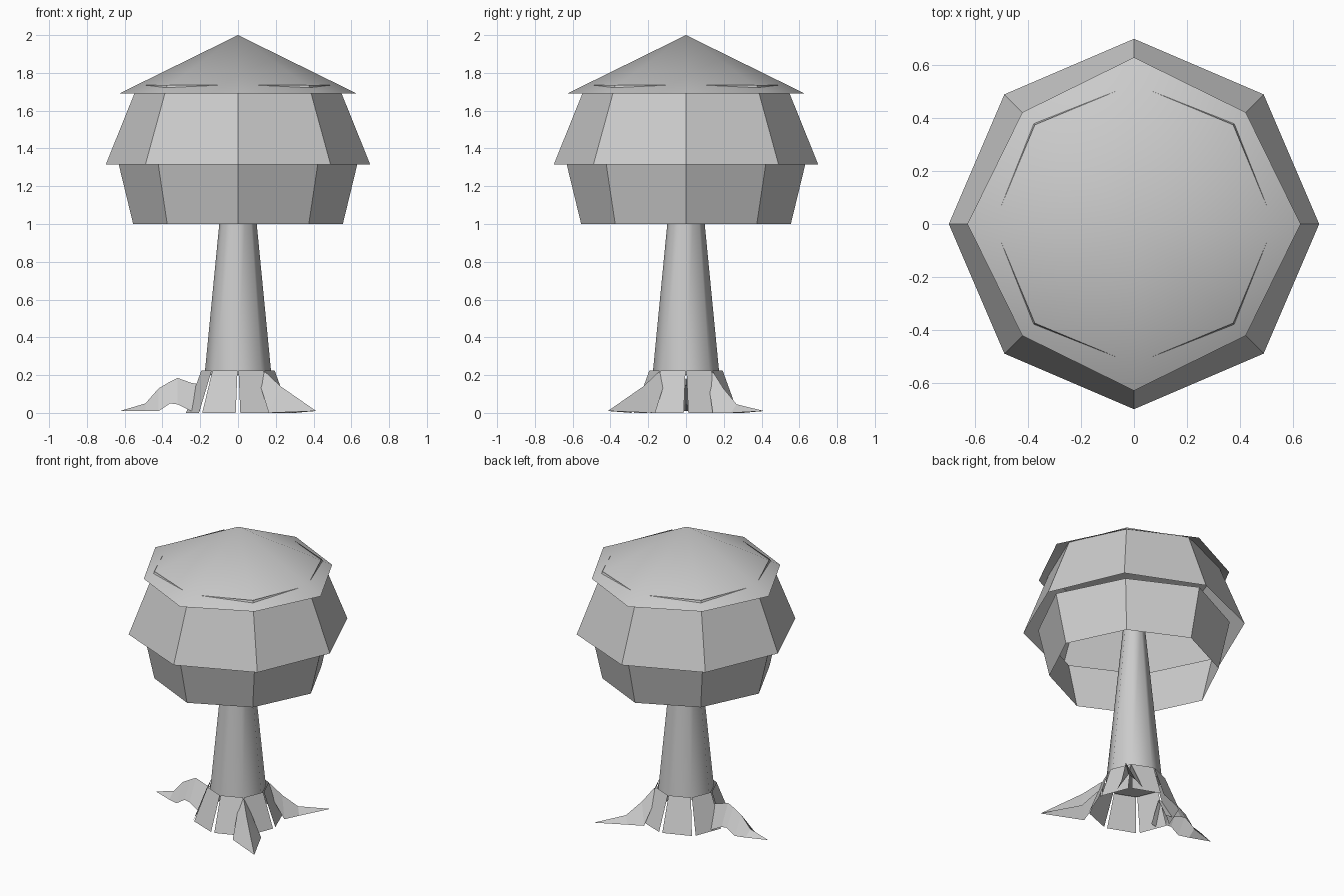
import bpy
from math import cos, sin, pi, radians

if "Cube" in bpy.data.objects:
    bpy.data.objects.remove(bpy.data.objects["Cube"])


def make(name, verts, faces, smooth=False):
    mesh = bpy.data.meshes.new(name)
    mesh.from_pydata(verts, [], faces)
    mesh.update()
    obj = bpy.data.objects.new(name, mesh)
    bpy.context.collection.objects.link(obj)
    for p in mesh.polygons:
        p.use_smooth = smooth
    return obj


def ring(z, r_axis, r_diag):
    """Octagon with corners on the axes and the diagonals."""
    return [((r_diag if i % 2 else r_axis) * cos(i * pi / 4),
             (r_diag if i % 2 else r_axis) * sin(i * pi / 4), z) for i in range(8)]


def band(name, low, high, smooth=False, cap_bottom=False):
    faces = [(i, (i + 1) % 8, 8 + (i + 1) % 8, 8 + i) for i in range(8)]
    if cap_bottom:
        faces.append(tuple(reversed(range(8))))
    return make(name, ring(*low) + ring(*high), faces, smooth)


def root(name, angle, sections, tip):
    """Roof-shaped root; sections are (distance, crest z, half width, foot z)."""
    a = radians(angle)

    def place(d, w, z):
        return (d * cos(a) - w * sin(a), d * sin(a) + w * cos(a), z)

    verts, faces = [], []
    for d, crest, w, foot in sections:
        verts += [place(d, -w, foot), place(d, 0, crest), place(d, w, foot)]
    n = len(sections)
    for k in range(n - 1):
        b = 3 * k
        faces += [(b, b + 3, b + 4, b + 1), (b + 1, b + 4, b + 5, b + 2)]
    verts.append(place(tip, 0, 0.01))
    b, t = 3 * (n - 1), 3 * n
    faces += [(b, t, b + 1), (b + 1, t, b + 2)]
    return make(name, verts, faces)


# Canopy: three overlapping eight-sided tiers, open underneath
band("lower_leaves", (1.0, 0.555, 0.53), (1.33, 0.635, 0.60))
band("middle_leaves", (1.315, 0.70, 0.693), (1.737, 0.53, 0.53))
make("top_leaves", ring(1.69, 0.63, 0.597) + [(0, 0, 2.0)],
     [(i, (i + 1) % 8, 8) for i in range(8)], smooth=True)

# Tapered trunk
trunk = band("trunk", (0.2, 0.177, 0.177), (1.3, 0.07, 0.07), cap_bottom=True)
for p in trunk.data.polygons:
    p.use_smooth = len(p.vertices) == 4

# Flared base of separate bark panels with narrow gaps
low, high = ring(0.0, 0.28, 0.285), ring(0.225, 0.195, 0.195)
verts, faces = [], []
for i in range(8):
    j = (i + 1) % 8
    for pts, start, end in ((low, 0.06, 0.94), (high, 0.02, 0.98)):
        for t in (start, end):
            verts.append(tuple(p + (q - p) * t for p, q in zip(pts[i], pts[j])))
    b = 4 * i
    faces.append((b, b + 1, b + 3, b + 2))
make("base_panels", verts, faces)

# Roots
root("front_root", -45, [(0.20, 0.22, 0.035, 0.15), (0.32, 0.14, 0.09, 0.0)], 0.585)
root("back_root", 45, [(0.20, 0.22, 0.03, 0.15), (0.28, 0.13, 0.08, 0.0),
                       (0.38, 0.045, 0.045, 0.0)], 0.585)
root("arched_root", 180, [(0.20, 0.15, 0.07, 0.01), (0.25, 0.16, 0.08, 0.01),
                          (0.32, 0.185, 0.07, 0.045), (0.36, 0.165, 0.07, 0.05),
                          (0.42, 0.13, 0.07, 0.01), (0.49, 0.05, 0.05, 0.01)], 0.625)
